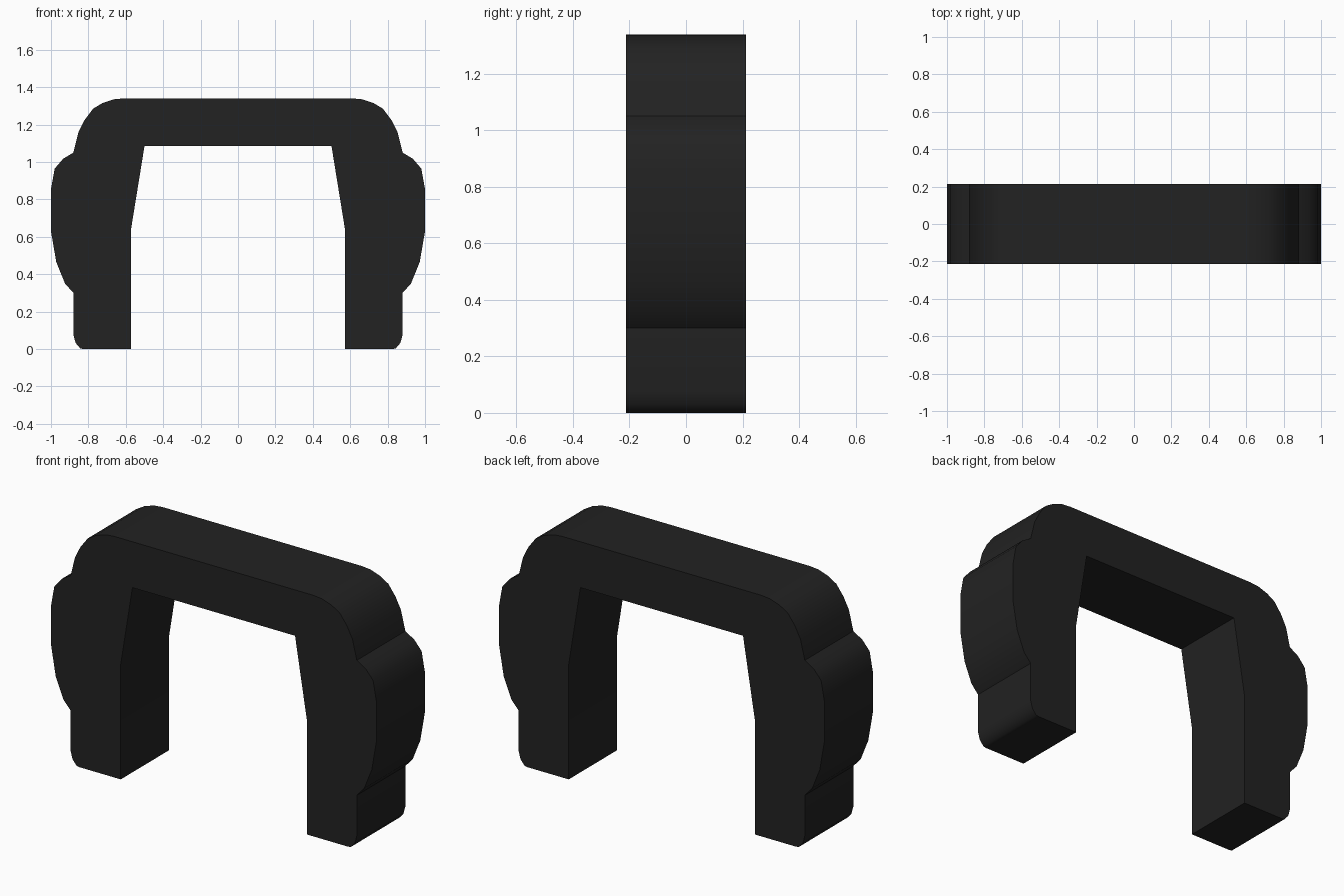
import bpy
import bmesh
import math

cube = bpy.data.objects.get("Cube")
if cube:
    bpy.data.objects.remove(cube, do_unlink=True)

HALF_DEPTH = 0.213

# Single dark colour
black = bpy.data.materials.new("matte_black")
black.use_nodes = True
color = (0.016, 0.016, 0.016, 1.0)
black.diffuse_color = color
bsdf = next(n for n in black.node_tree.nodes if n.type == 'BSDF_PRINCIPLED')
bsdf.inputs["Base Color"].default_value = color
bsdf.inputs["Roughness"].default_value = 0.7

# Half outline (x, z), from the top of the bar round to the inner corner
top_corner = [(0.61, 1.34), (0.665, 1.335), (0.725, 1.315), (0.775, 1.285),
              (0.82, 1.225), (0.853, 1.16), (0.88, 1.05)]
side_bulge = [(0.935, 1.017), (0.98, 0.965), (1.0, 0.855), (1.0, 0.63),
              (0.972, 0.467), (0.925, 0.35), (0.88, 0.3)]
foot = [(0.88, 0.075), (0.868, 0.032), (0.843, 0.003), (0.825, 0.0), (0.572, 0.0)]
inner_edge = [(0.572, 0.64), (0.5, 1.085)]
half = top_corner + side_bulge + foot + inner_edge
outline = half + [(-x, z) for x, z in reversed(half)]

# Arch bracket: the mirrored outline extruded front to back
bm = bmesh.new()
front = bm.faces.new([bm.verts.new((x, -HALF_DEPTH, z)) for x, z in outline])
result = bmesh.ops.extrude_face_region(bm, geom=[front], use_keep_orig=True)
back_verts = [g for g in result["geom"] if isinstance(g, bmesh.types.BMVert)]
bmesh.ops.translate(bm, verts=back_verts, vec=(0, 2 * HALF_DEPTH, 0))
bmesh.ops.recalc_face_normals(bm, faces=bm.faces)

mesh = bpy.data.meshes.new("arch_bracket")
bm.to_mesh(mesh)
bm.free()
mesh.materials.append(black)
bracket = bpy.data.objects.new("arch_bracket", mesh)
bpy.context.collection.objects.link(bracket)

# Smooth the rounded corners and bulges, keep the rims crisp
bpy.ops.object.select_all(action='DESELECT')
bracket.select_set(True)
bpy.context.view_layer.objects.active = bracket
bpy.ops.object.shade_smooth_by_angle(angle=math.radians(40))
